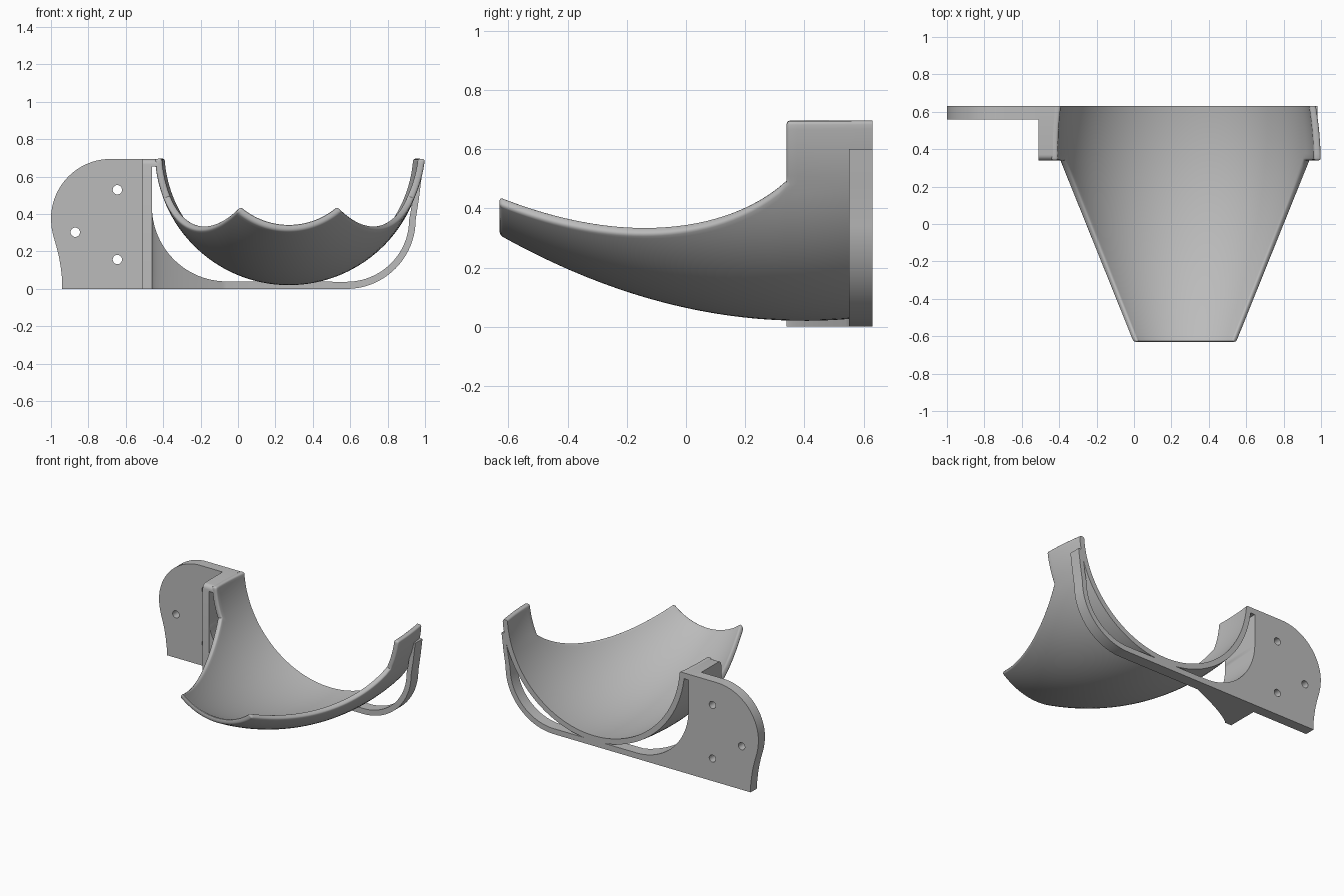
import bpy, bmesh, math

cube = bpy.data.objects.get("Cube")
if cube:
    bpy.data.objects.remove(cube, do_unlink=True)

grey = bpy.data.materials.new("plain grey")
grey.use_nodes = True
grey.diffuse_color = (0.5, 0.5, 0.5, 1)
grey.node_tree.nodes["Principled BSDF"].inputs["Base Color"].default_value = (0.5, 0.5, 0.5, 1)

CX, AXIS_Z, TOP = 0.272, 0.737, 0.695      # scoop axis and rim height
FRONT, STEP, BACK = -0.63, 0.34, 0.63      # depth stations
WALL = 0.037


def finish(obj, angle=35):
    bpy.ops.object.select_all(action='DESELECT')
    obj.select_set(True)
    bpy.context.view_layer.objects.active = obj
    if obj.type == 'CURVE':
        bpy.ops.object.convert(target='MESH')
        obj = bpy.context.object
    obj.data.materials.clear()
    obj.data.materials.append(grey)
    bpy.ops.object.shade_smooth_by_angle(angle=math.radians(angle))


def add_mesh(name, bm):
    bmesh.ops.recalc_face_normals(bm, faces=bm.faces)
    mesh = bpy.data.meshes.new(name)
    bm.to_mesh(mesh)
    bm.free()
    obj = bpy.data.objects.new(name, mesh)
    bpy.context.collection.objects.link(obj)
    finish(obj)


def box(name, x0, x1, y0, y1, z0, z1, round_front_top=0):
    bm = bmesh.new()
    bmesh.ops.create_cube(bm, size=1)
    for v in bm.verts:
        v.co = ((x0 + x1) / 2 + v.co.x * (x1 - x0),
                (y0 + y1) / 2 + v.co.y * (y1 - y0),
                (z0 + z1) / 2 + v.co.z * (z1 - z0))
    if round_front_top:
        edges = [e for e in bm.edges
                 if all(v.co.y < y0 + 0.001 and v.co.z > z1 - 0.001 for v in e.verts)]
        bmesh.ops.bevel(bm, geom=edges, offset=round_front_top, segments=5,
                        profile=0.5, affect='EDGES')
    add_mesh(name, bm)


# Scoop: a surface turned about a lengthwise axis, trimmed by slanted sides
def radius(y):
    return AXIS_Z - 0.02 - 0.273 * (y - 0.4) ** 2


def side_angle(y):
    return math.asin((0.28 + 0.402 * (y - FRONT)) / radius(y))


def surface_point(y, a, flare=0):
    r = radius(y) + flare
    return (CX + r * math.sin(a), y, AXIS_Z - r * math.cos(a))


def build_scoop():
    n, extra, rows_front, rows_back = 48, 8, 32, 8
    bm = bmesh.new()
    ys = [FRONT + (STEP - FRONT) * i / rows_front for i in range(rows_front + 1)]
    ys += [STEP + (BACK - STEP) * i / rows_back for i in range(1, rows_back + 1)]
    rows = []
    for i, y in enumerate(ys):
        row = {}
        a = side_angle(min(y, STEP))
        for j in range(n + 1):
            row[j] = bm.verts.new(surface_point(y, a * (2 * j / n - 1)))
        if i >= rows_front:
            top = math.acos((AXIS_Z - TOP) / radius(y))
            for k in range(1, extra + 1):
                b = a + (top - a) * k / extra
                flare = 0.013 * k / extra * (BACK - y) / (BACK - STEP)
                row[n + k] = bm.verts.new(surface_point(y, b, flare))
                row[-k] = bm.verts.new(surface_point(y, -b))
        rows.append(row)
    for lower, upper in zip(rows, rows[1:]):
        for j in range(-extra, n + extra):
            if j in lower and j + 1 in lower:
                bm.faces.new((lower[j], lower[j + 1], upper[j + 1], upper[j]))
    # Thicken toward the axis
    grown = bmesh.ops.extrude_face_region(bm, geom=bm.faces[:], use_keep_orig=True)
    for v in [g for g in grown["geom"] if isinstance(g, bmesh.types.BMVert)]:
        dx, dz = v.co.x - CX, v.co.z - AXIS_Z
        s = 1 - WALL / math.hypot(dx, dz)
        v.co.x, v.co.z = CX + dx * s, AXIS_Z + dz * s
    bmesh.ops.recalc_face_normals(bm, faces=bm.faces)
    # Round the rim except along the back
    rim = [e for e in bm.edges if len(e.link_faces) == 2
           and e.calc_face_angle(0) > math.radians(50)
           and any(v.co.y < BACK - 0.01 for v in e.verts)]
    bmesh.ops.bevel(bm, geom=rim, offset=0.013, segments=3, profile=0.5,
                    affect='EDGES', clamp_overlap=True)
    add_mesh("scoop", bm)


build_scoop()

# Side wall beside the scoop, and the cap joining them
box("side_wall", -0.51, -0.46, STEP, BACK, 0, TOP, 0.03)
box("wall_cap", -0.461, -0.425, STEP, BACK, 0.655, TOP, 0.03)


# Lower support: gusset, base strip and curved arm in one sweep
def support_sections():
    sections = []

    def add(outer, inner, y):
        sections.append([(outer[0], y, outer[1]), (outer[0], BACK, outer[1]),
                         (inner[0], BACK, inner[1]), (inner[0], y, inner[1])])

    for i in range(25):
        a = math.pi / 2 * i / 24
        x = -0.06 - 0.4 * math.cos(a)
        y = STEP + 0.21 * ((x + 0.46) / 0.4) ** 0.8
        add((x, 0), (x, 0.44 - 0.4 * math.sin(a)), y)
    for i in range(21):
        a = math.pi / 2 * i / 20
        s, c = math.sin(a), math.cos(a)
        add((0.58 + 0.37 * s, 0.37 - 0.37 * c), (0.58 + 0.335 * s, 0.37 - 0.332 * c), 0.55)
    add((0.967, 0.48), (0.935, 0.48), 0.55)
    add((0.982, 0.6), (0.955, 0.6), 0.55)
    return sections


bm = bmesh.new()
loops = [[bm.verts.new(p) for p in s] for s in support_sections()]
for a, b in zip(loops, loops[1:]):
    for k in range(4):
        bm.faces.new((a[k], a[(k + 1) % 4], b[(k + 1) % 4], b[k]))
bm.faces.new(loops[0])
bm.faces.new(loops[-1])
add_mesh("support_strip", bm)

# Mounting plate with three screw holes
outline = [(-0.51, 0), (-0.94, 0), (-0.94, 0.05), (-0.947, 0.11), (-0.957, 0.17),
           (-0.972, 0.23), (-0.988, 0.285), (-0.997, 0.33)]
for i in range(25):
    a = math.pi / 2 * i / 24
    outline.append((-0.68 - 0.32 * math.cos(a), 0.375 + 0.32 * math.sin(a)))
outline.append((-0.51, TOP))
shapes = [outline]
for hx, hz in [(-0.645, 0.53), (-0.87, 0.303), (-0.645, 0.157)]:
    shapes.append([(hx + 0.025 * math.cos(math.tau * k / 24),
                    hz + 0.025 * math.sin(math.tau * k / 24)) for k in range(24)])
curve = bpy.data.curves.new("mounting_plate", 'CURVE')
curve.dimensions = '2D'
curve.fill_mode = 'BOTH'
curve.extrude = 0.036
for pts in shapes:
    spline = curve.splines.new('POLY')
    spline.points.add(len(pts) - 1)
    for p, (x, z) in zip(spline.points, pts):
        p.co = (x, z, 0, 1)
    spline.use_cyclic_u = True
plate = bpy.data.objects.new("mounting_plate", curve)
plate.rotation_euler.x = math.pi / 2
plate.location.y = BACK - 0.036
bpy.context.collection.objects.link(plate)
finish(plate)
